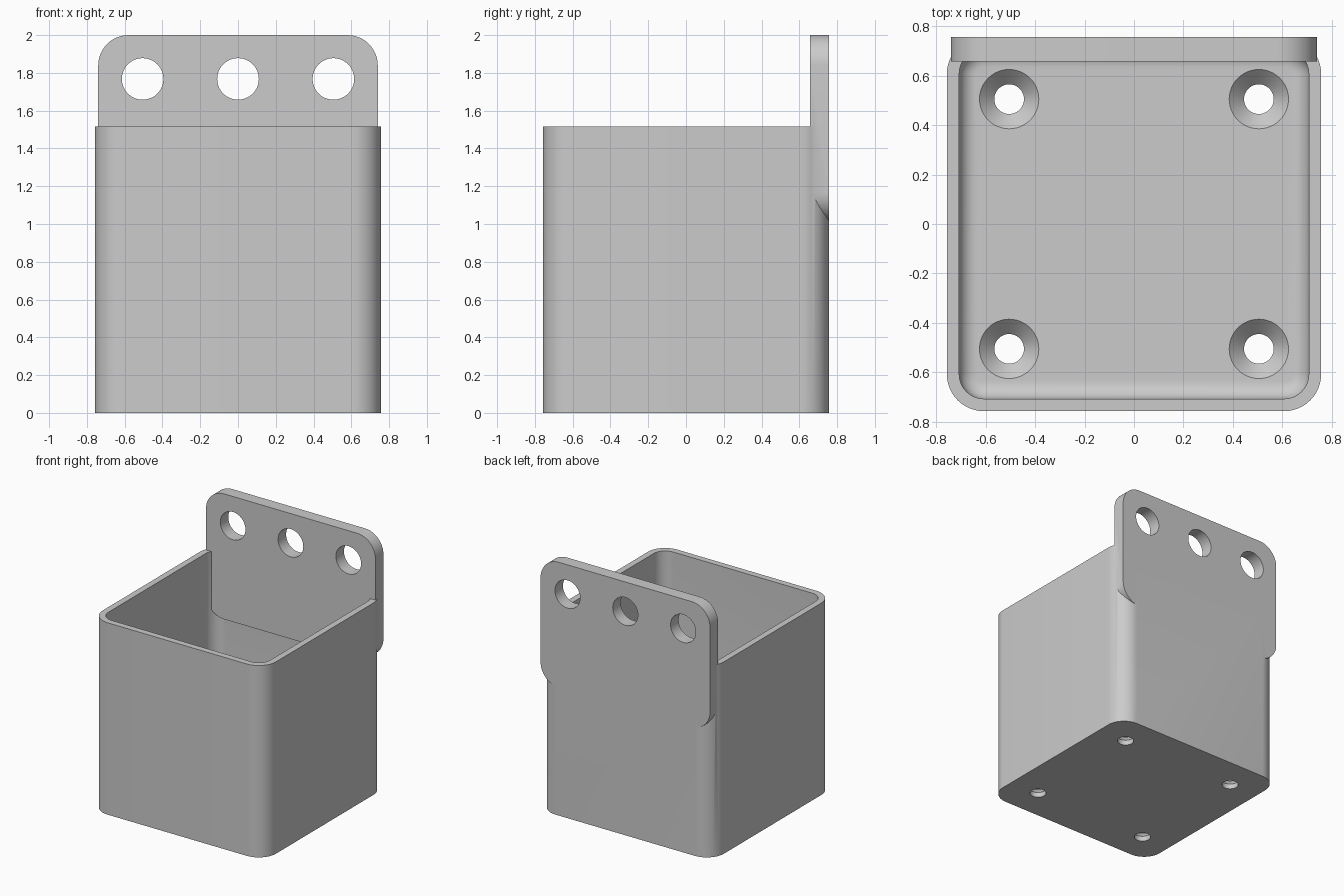
import bpy, bmesh, math
from mathutils import Matrix

if "Cube" in bpy.data.objects:
    bpy.data.objects.remove(bpy.data.objects["Cube"], do_unlink=True)

grey = bpy.data.materials.new("plain grey")
grey.use_nodes = True
grey.diffuse_color = (0.6, 0.6, 0.6, 1)
grey.node_tree.nodes["Principled BSDF"].inputs["Base Color"].default_value = (0.6, 0.6, 0.6, 1)


def rounded_rect(hx, hy, r, steps=12):
    pts = []
    for i, (sx, sy) in enumerate([(1, 1), (-1, 1), (-1, -1), (1, -1)]):
        for k in range(steps + 1):
            a = math.pi / 2 * (i + k / steps)
            pts.append((sx * (hx - r) + r * math.cos(a), sy * (hy - r) + r * math.sin(a)))
    return pts


def circle(r, steps=48):
    return [(r * math.cos(2 * math.pi * k / steps), r * math.sin(2 * math.pi * k / steps))
            for k in range(steps)]


def loft(name, sections, matrix=Matrix()):
    """Closed solid through (outline, z) sections, listed from low to high."""
    bm = bmesh.new()
    rings = [[bm.verts.new((x, y, z)) for x, y in outline] for outline, z in sections]
    n = len(rings[0])
    for low, high in zip(rings, rings[1:]):
        for i in range(n):
            j = (i + 1) % n
            bm.faces.new((low[i], low[j], high[j], high[i]))
    bm.faces.new(rings[0][::-1])
    bm.faces.new(rings[-1])
    bm.transform(matrix)
    bmesh.ops.recalc_face_normals(bm, faces=bm.faces)
    mesh = bpy.data.meshes.new(name)
    bm.to_mesh(mesh)
    bm.free()
    mesh.materials.append(grey)
    ob = bpy.data.objects.new(name, mesh)
    bpy.context.collection.objects.link(ob)
    return ob


def combine(target, other, operation):
    mod = target.modifiers.new(operation.lower(), "BOOLEAN")
    mod.object, mod.operation, mod.solver = other, operation, "EXACT"
    bpy.context.view_layer.objects.active = target
    bpy.ops.object.modifier_apply(modifier=mod.name)
    bpy.data.objects.remove(other, do_unlink=True)


HALF, TOP, WALL, FLOOR = 0.757, 1.515, 0.05, 0.1

# Open box with rounded upright corners
outer = rounded_rect(HALF, HALF, 0.15)
box = loft("box", [(outer, 0), (outer, TOP)])

# Cavity with a filleted floor edge
inner, fillet = HALF - WALL, 0.07
sections = []
for k in range(9):
    a = math.pi / 2 * k / 8
    inset = fillet * (1 - math.sin(a))
    sections.append((rounded_rect(inner - inset, inner - inset, 0.1 - inset),
                     FLOOR + fillet * (1 - math.cos(a))))
sections.append((rounded_rect(inner, inner, 0.1), TOP + 0.2))
combine(box, loft("cavity_cutter", sections), "DIFFERENCE")

# Countersunk screw holes in the floor
for x in (-0.505, 0.505):
    for y in (-0.505, 0.505):
        cutter = loft("screw_cutter", [(circle(0.06), -0.1), (circle(0.06), FLOOR - 0.06),
                                       (circle(0.12), FLOOR), (circle(0.12), FLOOR + 0.1)],
                      Matrix.Translation((x, y, 0)))
        combine(box, cutter, "DIFFERENCE")

# Rounded back plate with three hanging holes
upright = Matrix.Rotation(math.pi / 2, 4, "X")
outline = rounded_rect(0.74, 0.495, 0.16)
plate = loft("back_plate", [(outline, 0), (outline, 0.1)],
             Matrix.Translation((0, HALF, 1.505)) @ upright)
for x in (-0.505, 0, 0.505):
    cutter = loft("hang_cutter", [(circle(0.11), -0.1), (circle(0.11), 0.2)],
                  Matrix.Translation((x, HALF, 1.768)) @ upright)
    combine(plate, cutter, "DIFFERENCE")
combine(box, plate, "UNION")
box.name = "wall_box"

# Smooth the curved faces and keep the edges sharp
bpy.ops.object.select_all(action="DESELECT")
box.select_set(True)
bpy.context.view_layer.objects.active = box
bpy.ops.object.shade_smooth_by_angle(angle=math.radians(30))
